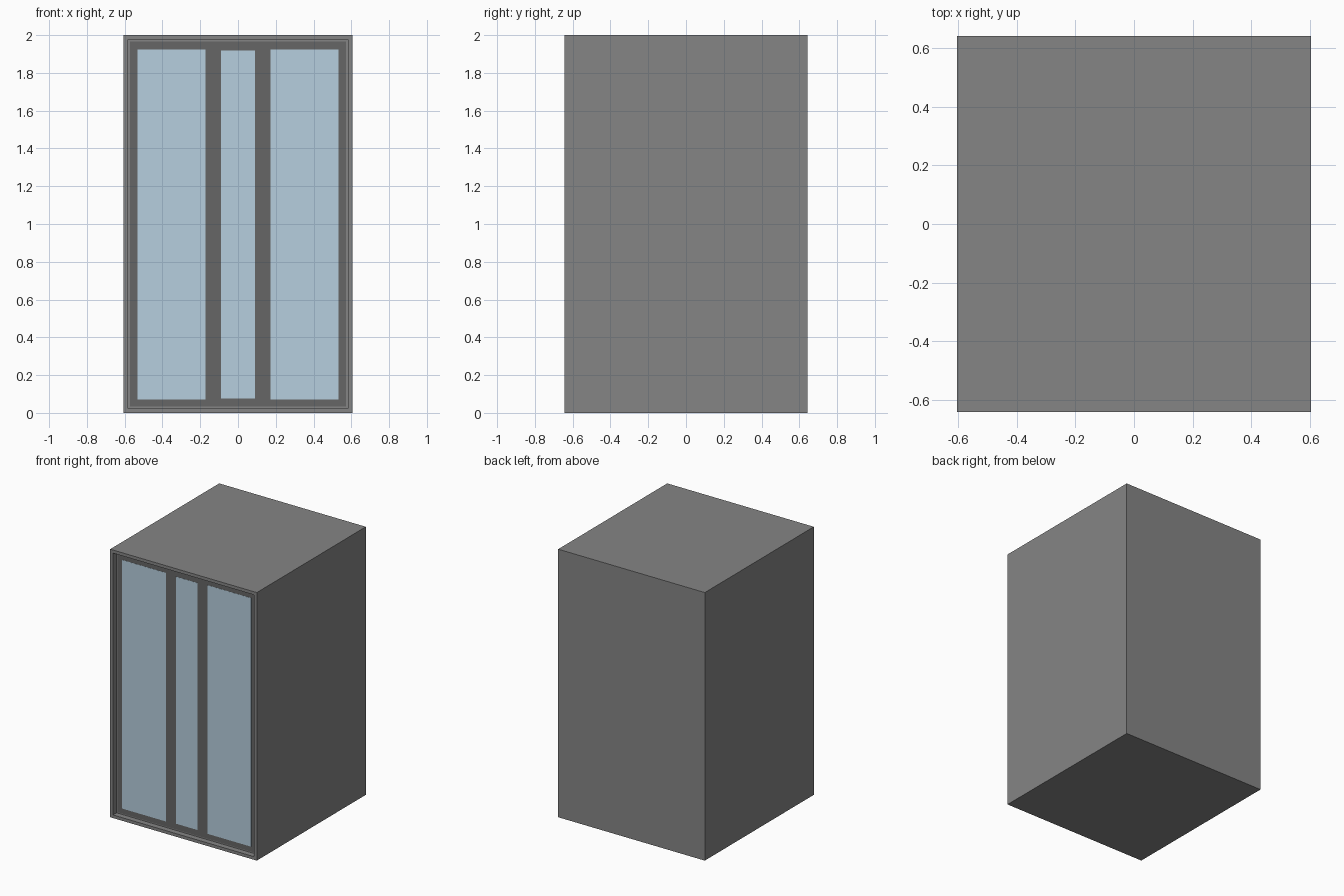
import bpy, bmesh

if "Cube" in bpy.data.objects:
    bpy.data.objects.remove(bpy.data.objects["Cube"])

W, D, H = 1.21, 1.285, 2.0      # overall size
LIP, RECESS = 0.033, 0.038      # front rim width and recess depth
FRONT = -D / 2


def material(name, rgb):
    m = bpy.data.materials.new(name)
    m.diffuse_color = (*rgb, 1)
    m.use_nodes = True
    m.node_tree.nodes["Principled BSDF"].inputs["Base Color"].default_value = m.diffuse_color
    return m


def mesh_object(name, bm, mat):
    me = bpy.data.meshes.new(name)
    bm.to_mesh(me)
    bm.free()
    ob = bpy.data.objects.new(name, me)
    bpy.context.collection.objects.link(ob)
    me.materials.append(mat)
    return ob


def box(x0, x1, y0, y1, z0, z1):
    bm = bmesh.new()
    bmesh.ops.create_cube(bm, size=1)
    bmesh.ops.scale(bm, vec=(x1 - x0, y1 - y0, z1 - z0), verts=bm.verts)
    bmesh.ops.translate(bm, vec=((x0 + x1) / 2, (y0 + y1) / 2, (z0 + z1) / 2), verts=bm.verts)
    return bm


grey = material("body_grey", (0.235, 0.235, 0.235))
dark = material("dark_frame", (0.133, 0.133, 0.133))
glass = material("glass", (0.47, 0.625, 0.735))

# Cabinet: closed box with a flat rim around a square-edged recess
bm = box(-W / 2, W / 2, -D / 2, D / 2, 0, H)
front = min(bm.faces, key=lambda f: f.calc_center_median().y)
bmesh.ops.inset_region(bm, faces=[front], thickness=LIP)
bmesh.ops.inset_region(bm, faces=[front], thickness=0)
bmesh.ops.translate(bm, vec=(0, RECESS + 0.004, 0), verts=front.verts)
mesh_object("cabinet", bm, grey)

# Door frame plate filling the recess floor
y = FRONT + RECESS
mesh_object("door_frame", box(-W / 2 + LIP, W / 2 - LIP, y, y + 0.004, LIP, H - LIP), dark)

# Glass panes: two wide side panes and a narrow centre pane
panes = {
    "left_pane": (-0.533, -0.172, 0.07, 1.925),
    "centre_pane": (-0.089, 0.089, 0.076, 1.919),
    "right_pane": (0.172, 0.533, 0.07, 1.925),
}
for name, (x0, x1, z0, z1) in panes.items():
    mesh_object(name, box(x0, x1, y - 0.001, y + 0.003, z0, z1), glass)
